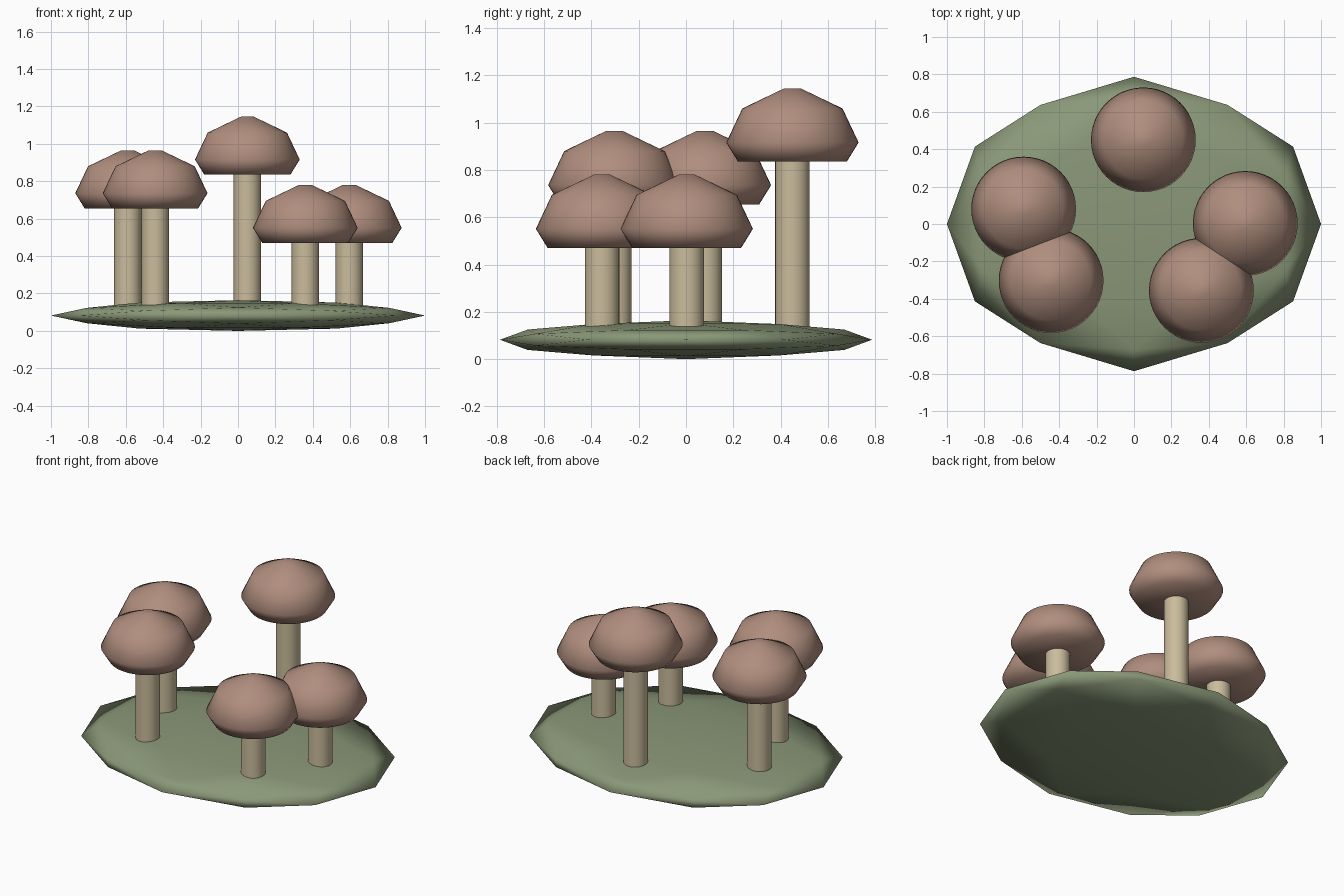
import bpy, bmesh, math
from mathutils import Vector

if "Cube" in bpy.data.objects:
    bpy.data.objects.remove(bpy.data.objects["Cube"])


def material(name, srgb):
    lin = [((c / 255 + 0.055) / 1.055) ** 2.4 for c in srgb]
    m = bpy.data.materials.new(name)
    m.diffuse_color = (*lin, 1)
    m.use_nodes = True
    m.node_tree.nodes["Principled BSDF"].inputs["Base Color"].default_value = m.diffuse_color
    return m


green = material("moss green", (138, 152, 120))
cream = material("stem cream", (202, 188, 156))
brown = material("cap brown", (176, 142, 126))


def finish(bm, name, mat, smooth_angle=None):
    bmesh.ops.recalc_face_normals(bm, faces=bm.faces)
    me = bpy.data.meshes.new(name)
    bm.to_mesh(me)
    bm.free()
    me.materials.append(mat)
    ob = bpy.data.objects.new(name, me)
    bpy.context.collection.objects.link(ob)
    me.shade_smooth()
    if smooth_angle:
        me.set_sharp_from_angle(angle=math.radians(smooth_angle))
    return ob


def lathe(name, profile, mat, loc, sides, smooth_angle=None):
    """Revolve (radius, height) points about the vertical axis."""
    bm = bmesh.new()
    vs = [bm.verts.new((r, 0, z)) for r, z in profile]
    es = [bm.edges.new(p) for p in zip(vs, vs[1:])]
    bmesh.ops.spin(bm, geom=vs + es, cent=(0, 0, 0), axis=(0, 0, 1),
                   angle=math.tau, steps=sides, use_merge=True)
    bmesh.ops.remove_doubles(bm, verts=bm.verts, dist=1e-5)
    ob = finish(bm, name, mat, smooth_angle)
    ob.location = loc
    return ob


# Mossy mound: once-subdivided icosahedron, squashed flat
t = (1 + 5 ** 0.5) / 2
corners = []
for a in (1, -1):
    for b in (t, -t):
        corners += [(b, a, 0), (0, b, a), (a, 0, b)]
corners = [Vector(c).normalized() for c in corners]
points = list(corners)
for i, p in enumerate(corners):
    for q in corners[i + 1:]:
        if (p - q).length < 1.2:          # neighbouring corners
            points.append((p + q).normalized())
bm = bmesh.new()
for p in points:
    bm.verts.new(p)
bmesh.ops.convex_hull(bm, input=bm.verts)
for v in bm.verts:
    v.co = (v.co.x, v.co.y * 0.787, v.co.z * 0.082 + 0.082)
finish(bm, "mound", green)

# Mushrooms: x, y, height of the cap underside
cap_profile = [(0, 0), (0.23, 0), (0.28, 0.081), (0.212, 0.225),
               (0.035, 0.31), (0, 0.31)]
spots = [(0.05, 0.45, 0.835), (0.595, 0.003, 0.47), (0.36, -0.355, 0.47),
         (-0.59, 0.08, 0.655), (-0.443, -0.303, 0.655)]
for i, (x, y, z) in enumerate(spots, 1):
    h = z + 0.02 - 0.08
    lathe(f"stem_{i}", [(0, 0), (0.073, 0), (0.073, h), (0, h)],
          cream, (x, y, 0.08), 32, 40)
    lathe(f"cap_{i}", cap_profile, brown, (x, y, z), 48)
